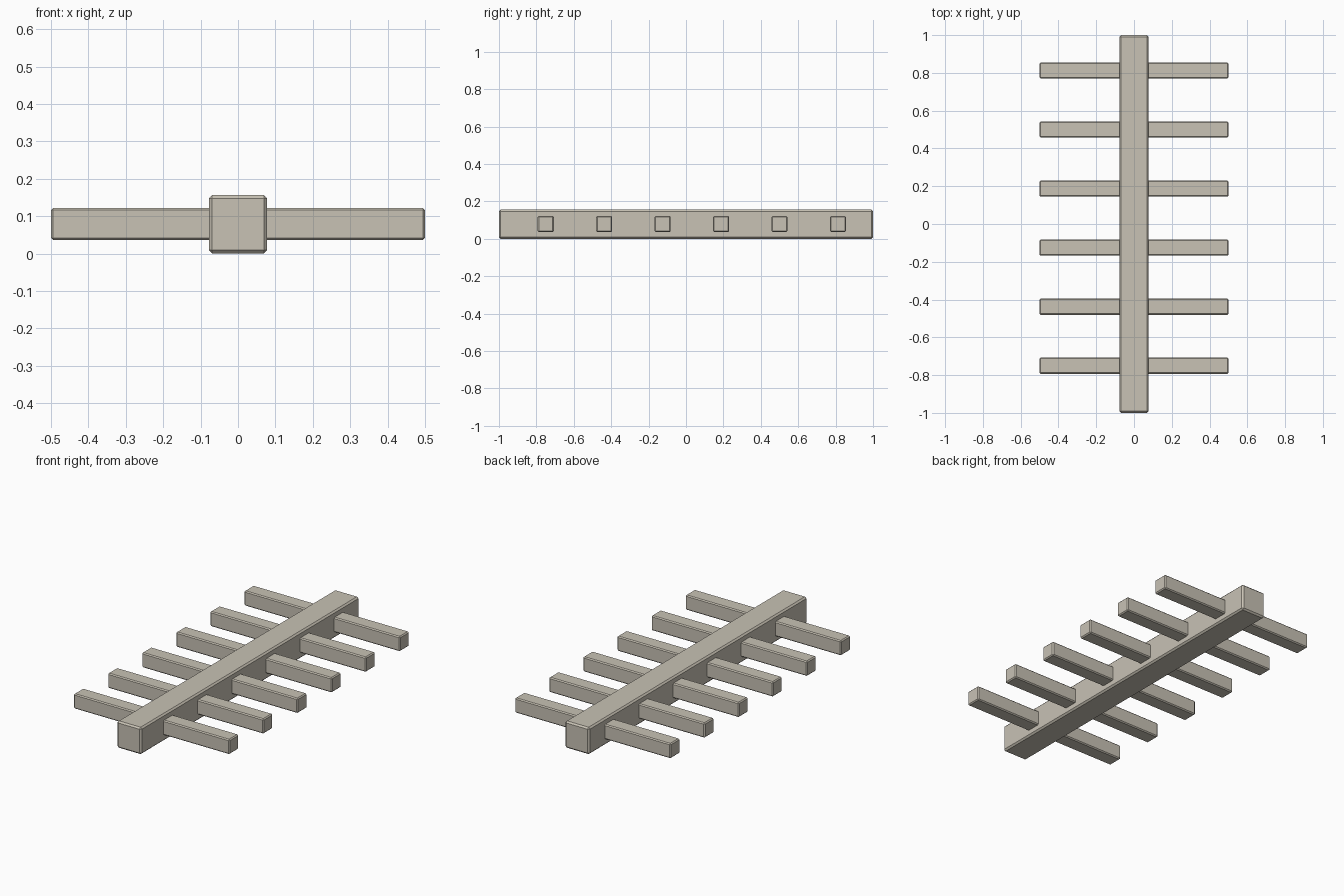
import bpy

cube = bpy.data.objects.get("Cube")
if cube:
    bpy.data.objects.remove(cube, do_unlink=True)

# One pale stone-grey material
stone = bpy.data.materials.new("pale_stone_grey")
stone.use_nodes = True
colour = (0.58, 0.54, 0.46, 1)
stone.diffuse_color = colour
stone.node_tree.nodes["Principled BSDF"].inputs["Base Color"].default_value = colour


def beam(name, size, centre, chamfer):
    """Box with flat chamfered edges."""
    bpy.ops.mesh.primitive_cube_add(size=1, location=centre)
    ob = bpy.context.object
    ob.name = name
    ob.scale = size
    bpy.ops.object.transform_apply(location=False, rotation=False, scale=True)
    bevel = ob.modifiers.new("chamfer", 'BEVEL')
    bevel.width = chamfer
    bevel.segments = 1
    ob.data.materials.append(stone)
    return ob


HEIGHT = 0.156
MID = HEIGHT / 2

# Long central spine
beam("spine", (HEIGHT, 2, HEIGHT), (0, 0, MID), 0.009)

# Evenly spaced crossbars running through the spine
for i in range(6):
    beam(f"crossbar_{i + 1}", (1, 0.086, 0.086), (0, -0.75 + 0.3125 * i, MID + 0.001), 0.006)
